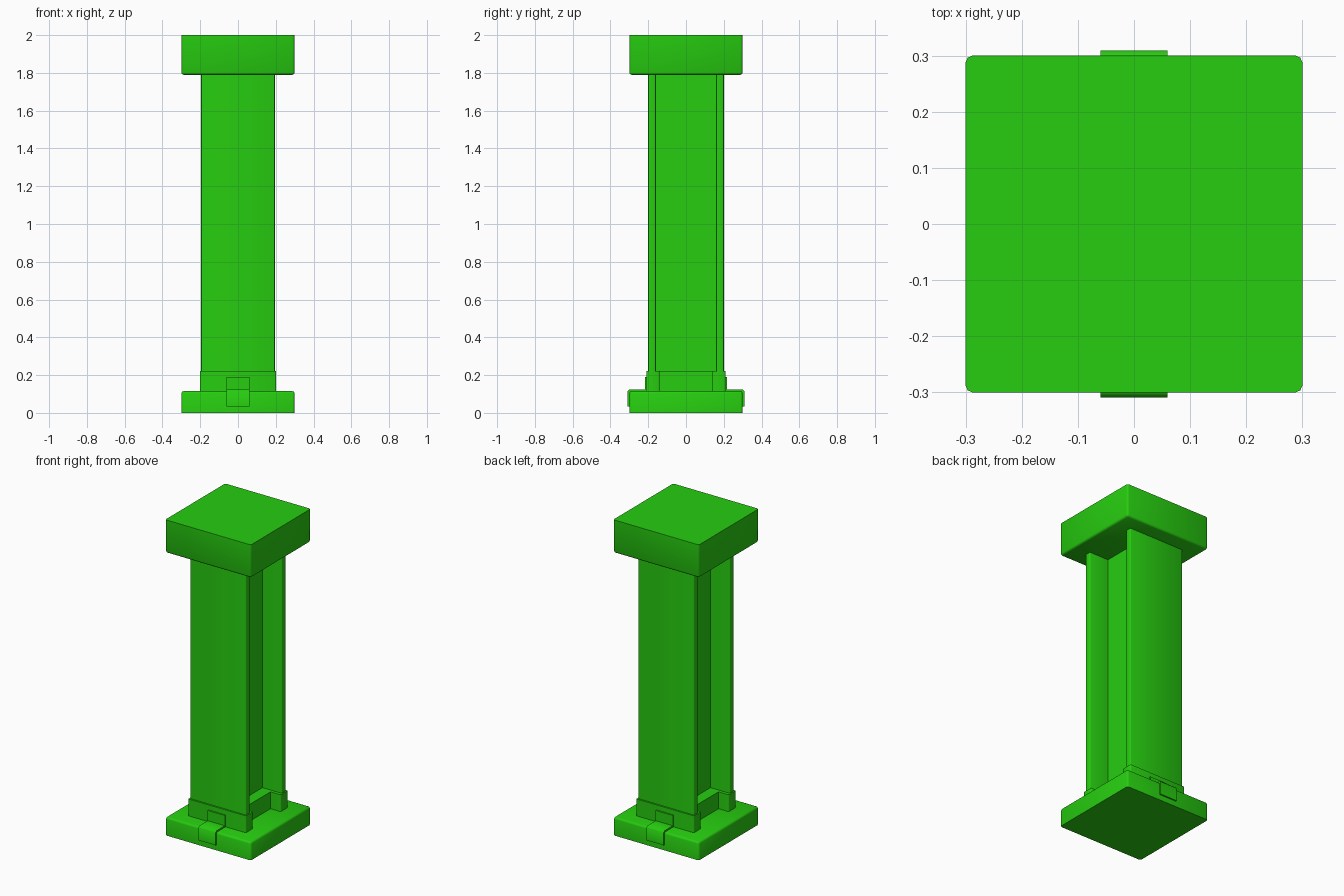
import bpy
import bmesh
from mathutils import Vector

cube = bpy.data.objects.get("Cube")
if cube:
    bpy.data.objects.remove(cube, do_unlink=True)

# Single green paint
green = bpy.data.materials.new("green_paint")
green.use_nodes = True
COLOR = (0.02, 0.61, 0.005, 1)
green.diffuse_color = COLOR
green.node_tree.nodes["Principled BSDF"].inputs["Base Color"].default_value = COLOR


def extrude(name, points, direction, bevel=0, pick=None):
    """Extrude a closed profile, then bevel the edges chosen by pick."""
    bm = bmesh.new()
    face = bm.faces.new([bm.verts.new(p) for p in points])
    result = bmesh.ops.extrude_face_region(bm, geom=[face])
    verts = [v for v in result["geom"] if isinstance(v, bmesh.types.BMVert)]
    bmesh.ops.translate(bm, verts=verts, vec=Vector(direction))
    bmesh.ops.recalc_face_normals(bm, faces=bm.faces)
    if bevel:
        edges = [e for e in bm.edges if pick(e)]
        bmesh.ops.bevel(bm, geom=edges, offset=bevel, segments=2,
                        profile=0.5, affect='EDGES')
    mesh = bpy.data.meshes.new(name)
    bm.to_mesh(mesh)
    bm.free()
    mesh.materials.append(green)
    obj = bpy.data.objects.new(name, mesh)
    bpy.context.collection.objects.link(obj)
    bpy.ops.object.select_all(action='DESELECT')
    obj.select_set(True)
    bpy.context.view_layer.objects.active = obj
    bpy.ops.object.shade_smooth_by_angle(angle=0.87)
    return obj


def is_vertical(e):
    a, b = e.verts
    return abs(a.co.z - b.co.z) > 0.01


def slab(name, half, z0, z1, sharp_z):
    """Square slab, rounded except around its sharp_z face."""
    pts = [(x * half, y * half, z0) for x, y in ((-1, -1), (1, -1), (1, 1), (-1, 1))]
    extrude(name, pts, (0, 0, z1 - z0), 0.012,
            lambda e: is_vertical(e) or abs(e.verts[0].co.z - sharp_z) > 0.01)


def i_section(name, half_x, half_y, inner_y, web, z0, z1, bevel):
    """I-shaped prism with rounded outer corners."""
    quarter = [(half_x, half_y), (half_x, inner_y), (web, inner_y)]
    right = quarter + [(x, -y) for x, y in reversed(quarter)]
    outline = right + [(-x, -y) for x, y in right]
    extrude(name, [(x, y, z0) for x, y in outline], (0, 0, z1 - z0), bevel,
            lambda e: is_vertical(e) and abs(e.verts[0].co.x) > half_x - 0.01)


# Base and cap slabs
slab("base_plate", 0.3, 0, 0.115, 0)
slab("top_cap", 0.3, 1.79, 2, 2)

# Beam and the thicker collar around its foot
i_section("beam_shaft", 0.195, 0.2, 0.16, 0.06, 0.1, 1.8, 0.006)
i_section("foot_collar", 0.202, 0.21, 0.14, 0.13, 0.1, 0.222, 0.006)

# Stepped straps over the collar and base edge, front and back
STRAP = [(0.29, 0.035), (0.309, 0.035), (0.309, 0.116), (0.3, 0.125),
         (0.218, 0.125), (0.218, 0.19), (0.19, 0.19), (0.19, 0.1), (0.29, 0.1)]
for side, label in ((-1, "front"), (1, "back")):
    extrude(label + "_strap", [(-0.06, side * y, z) for y, z in STRAP], (0.12, 0, 0))
